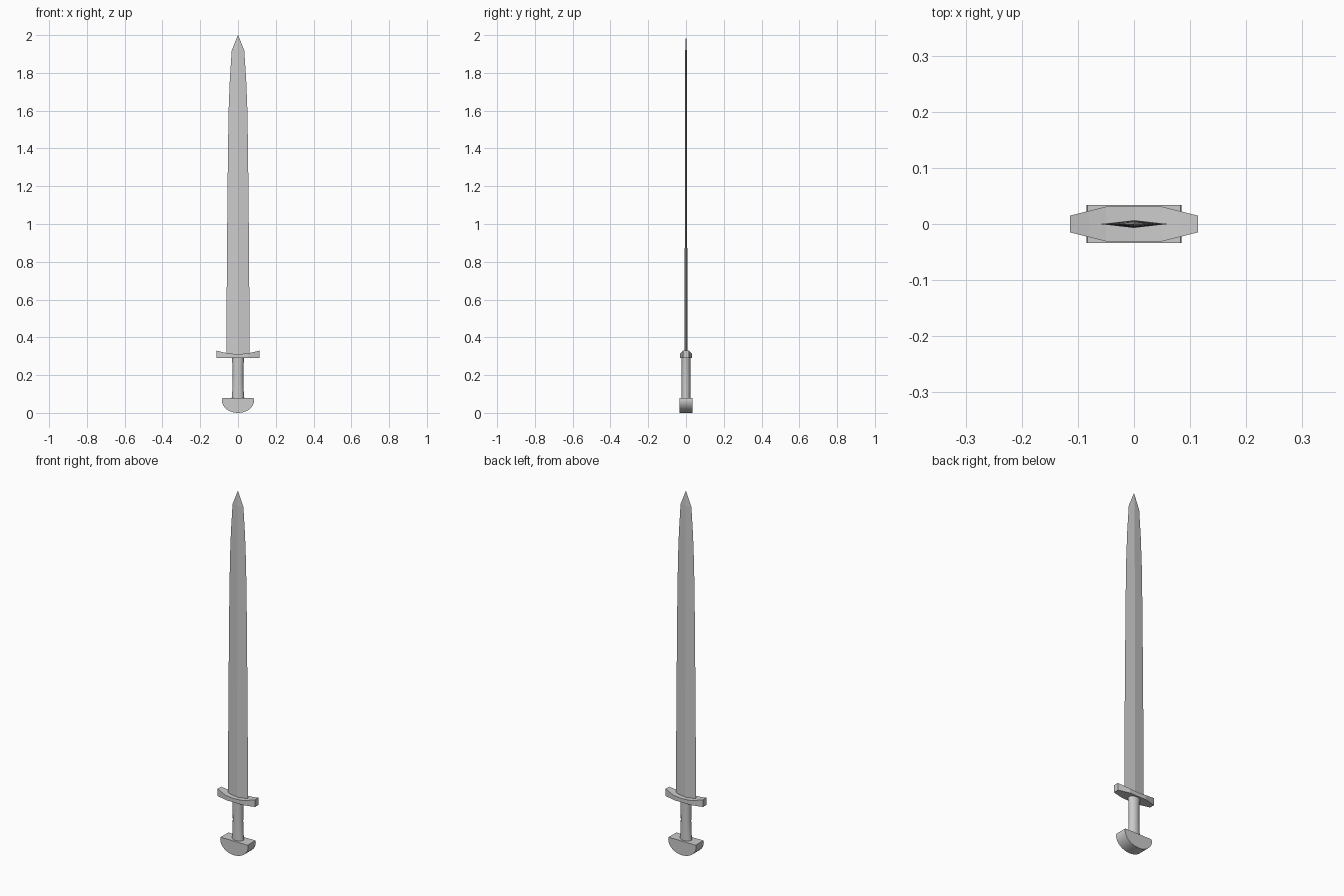
import bpy, bmesh
from math import sin, cos, pi, radians

if "Cube" in bpy.data.objects:
    bpy.data.objects.remove(bpy.data.objects["Cube"])


def finish(bm, name, smooth=False):
    bmesh.ops.recalc_face_normals(bm, faces=bm.faces)
    mesh = bpy.data.meshes.new(name)
    bm.to_mesh(mesh)
    bm.free()
    obj = bpy.data.objects.new(name, mesh)
    bpy.context.collection.objects.link(obj)
    if smooth:
        bpy.ops.object.select_all(action='DESELECT')
        obj.select_set(True)
        bpy.context.view_layer.objects.active = obj
        bpy.ops.object.shade_smooth_by_angle(angle=radians(35))
    return obj


def loft(name, rings, smooth=False):
    """Bridge rings of equal point count and cap both ends."""
    bm = bmesh.new()
    loops = [[bm.verts.new(p) for p in ring] for ring in rings]
    n = len(loops[0])
    for a, b in zip(loops, loops[1:]):
        for i in range(n):
            j = (i + 1) % n
            bm.faces.new((a[i], a[j], b[j], b[i]))
    bm.faces.new(loops[0])
    bm.faces.new(loops[-1])
    bmesh.ops.remove_doubles(bm, verts=bm.verts, dist=1e-5)
    return finish(bm, name, smooth)


# Blade: diamond section, (height, half width, half thickness)
blade = [(0.30, 0.062, 0.007), (0.90, 0.058, 0.0066), (1.40, 0.053, 0.006),
         (1.62, 0.049, 0.0056), (1.77, 0.043, 0.005), (1.92, 0.033, 0.004),
         (2.00, 0.001, 0.0005)]
loft("blade", [[(w, 0, z), (0, t, z), (-w, 0, z), (0, -t, z)]
               for z, w, t in blade])

# Guard: flat underside, top sweeping up toward the narrowed ends
half = [(0.114, 0.015, 0.330), (0.08, 0.0235, 0.321), (0.05, 0.031, 0.315)]
stations = [(-x, y, z) for x, y, z in half] + [(0, 0.031, 0.311)] + half[::-1]
loft("guard", [[(x, -y, 0.29), (x, y, 0.29), (x, y, z), (x, -y, z)]
               for x, y, z in stations])

# Grip: oval handle, slightly waisted
SIDES = 16
grip = [(0.07, 0.034), (0.12, 0.030), (0.18, 0.028), (0.25, 0.029), (0.295, 0.033)]
loft("grip", [[(w * cos(2 * pi * i / SIDES), 0.023 * sin(2 * pi * i / SIDES), z)
               for i in range(SIDES)] for z, w in grip], smooth=True)

# Pommel: half-round profile extruded front to back
arc = [(0.085 * cos(pi * i / 16), 0.066 - 0.066 * sin(pi * i / 16)) for i in range(17)]
profile = [(0.083, 0.078)] + arc + [(-0.083, 0.078)]
loft("pommel", [[(x, y, z) for x, z in profile] for y in (-0.034, 0.034)], smooth=True)
